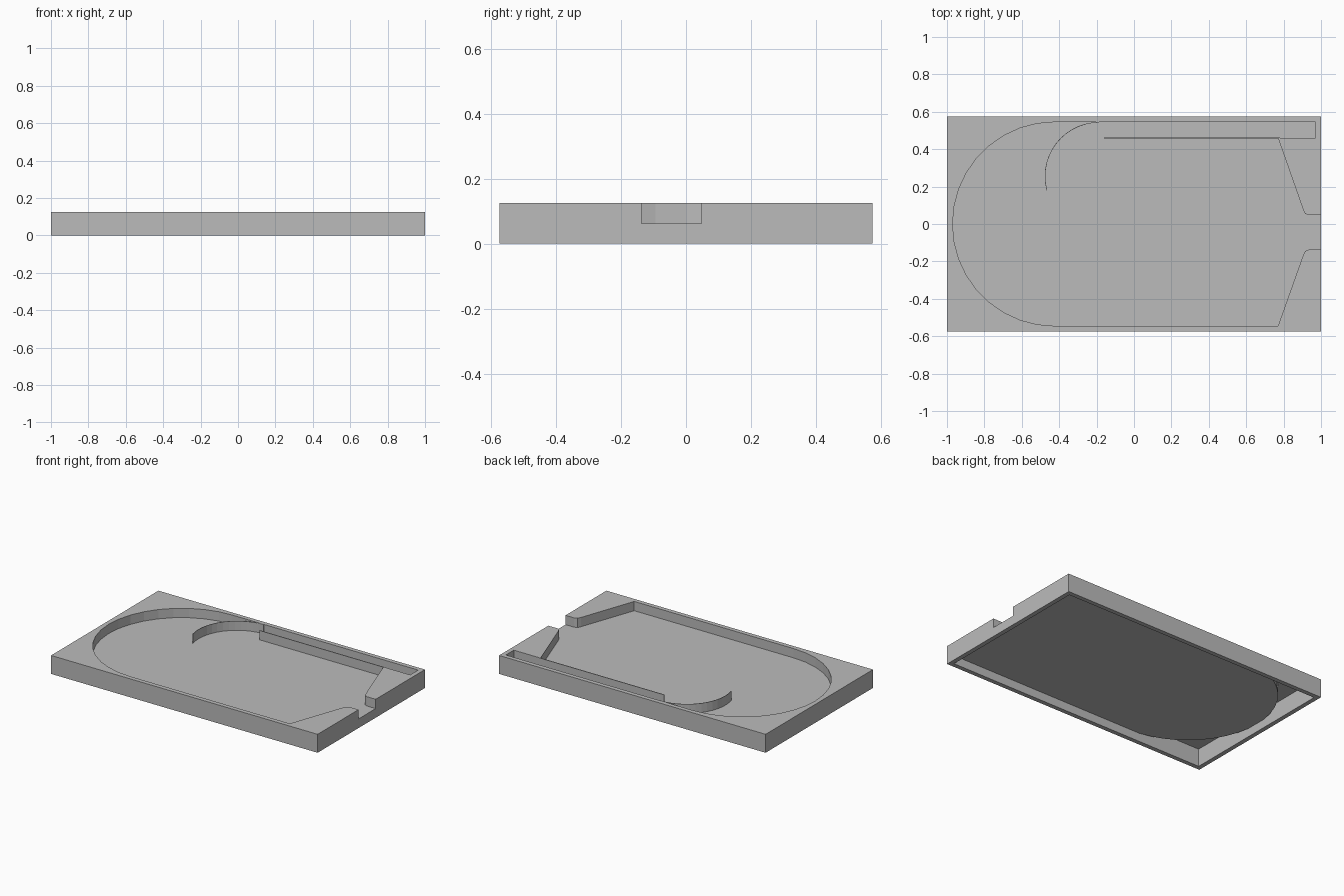
import bpy, bmesh
from math import sin, cos, pi, radians, asin

if "Cube" in bpy.data.objects:
    bpy.data.objects.remove(bpy.data.objects["Cube"], do_unlink=True)

# Overall sizes
HX, HY, TOP = 1.0, 0.575, 0.125
WALL, SKIN = 0.03, 0.005
IX, IY = HX - WALL, HY - WALL
FLOOR = 0.062
CX = IY - IX            # centre of the rounded end

grey = bpy.data.materials.new("plain_grey")
grey.use_nodes = True
colour = (0.5, 0.5, 0.5, 1)
grey.diffuse_color = colour
grey.node_tree.nodes["Principled BSDF"].inputs["Base Color"].default_value = colour


def arc(cx, cy, r, a0, a1, n):
    """Points on a circular arc, angles in degrees."""
    steps = [radians(a0 + (a1 - a0) * i / n) for i in range(n + 1)]
    return [(cx + r * cos(a), cy + r * sin(a)) for a in steps]


def prism(name, outline, z0, z1):
    """Extrude a flat outline upward from z0 to z1."""
    bm = bmesh.new()
    face = bm.faces.new([bm.verts.new((x, y, z0)) for x, y in outline])
    new = bmesh.ops.extrude_face_region(bm, geom=[face])["geom"]
    verts = [v for v in new if isinstance(v, bmesh.types.BMVert)]
    bmesh.ops.translate(bm, verts=verts, vec=(0, 0, z1 - z0))
    bmesh.ops.recalc_face_normals(bm, faces=bm.faces)
    mesh = bpy.data.meshes.new(name)
    bm.to_mesh(mesh)
    bm.free()
    mesh.materials.append(grey)
    ob = bpy.data.objects.new(name, mesh)
    bpy.context.collection.objects.link(ob)
    return ob


def rect(x0, x1, y0, y1):
    return [(x0, y0), (x1, y0), (x1, y1), (x0, y1)]


def carve(target, cutter):
    """Subtract a cutter and discard it."""
    cutter.hide_render = True
    mod = target.modifiers.new("carve", "BOOLEAN")
    mod.operation, mod.solver, mod.object = "DIFFERENCE", "EXACT", cutter
    bpy.context.view_layer.objects.active = target
    bpy.ops.object.modifier_apply(modifier=mod.name)
    bpy.data.objects.remove(cutter, do_unlink=True)


# Tray body
body = prism("tray_body", rect(-HX, HX, -HY, HY), 0, TOP)

# Recessed playfield: rounded end, angled sides, open mouth and side lane
playfield = arc(CX, 0, IY, 90, 270, 18)
playfield += [(0.77, -IY), (0.905, -0.165), (0.915, -0.145), (0.935, -0.137),
              (1.1, -0.137), (1.1, 0.047), (0.935, 0.047), (0.915, 0.055),
              (0.905, 0.075), (0.77, 0.46), (IX, 0.46), (IX, IY)]
carve(body, prism("playfield_cutter", playfield, FLOOR, TOP + 0.1))

# Hollow underside
carve(body, prism("underside_cutter", rect(-IX, IX, -IY, IY), -0.1, FLOOR - SKIN))

# Deeper hollows under the two corners beside the rounded end
r = IY + SKIN
start = 180 - asin(IY / r) * 180 / pi
for side in (1, -1):
    corner = [(-IX, IY)] + arc(CX, 0, r, start, 270 - start, 9)
    corner = [(x, y * side) for x, y in corner]
    carve(body, prism("corner_cutter", corner, -0.1, TOP - SKIN))

# Straight fence along the side lane
prism("lane_fence", rect(-0.16, 0.78, 0.457, 0.462), FLOOR - 0.003, TOP)

# Thin curved deflector at the end of the lane
bend = (-0.187, 0.255)
outline = arc(*bend, 0.290, 90, 195, 14) + arc(*bend, 0.287, 195, 90, 14)
prism("curved_deflector", outline, FLOOR - 0.003, TOP)
